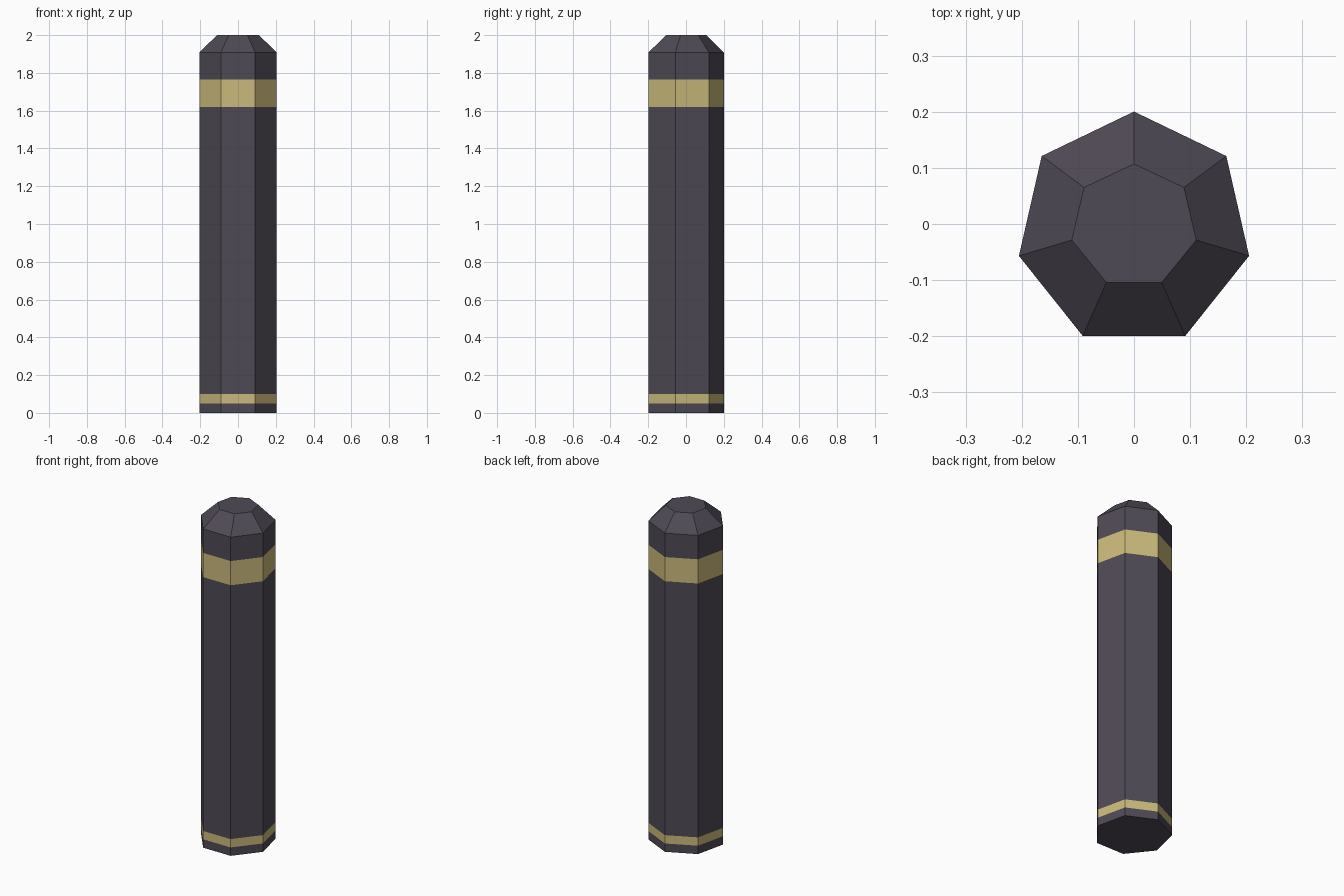
import bpy, bmesh, math

if "Cube" in bpy.data.objects:
    bpy.data.objects.remove(bpy.data.objects["Cube"])

SIDES = 7


def material(name, rgb):
    m = bpy.data.materials.new(name)
    m.diffuse_color = (*rgb, 1.0)
    m.use_nodes = True
    m.node_tree.nodes["Principled BSDF"].inputs["Base Color"].default_value = m.diffuse_color
    return m


dark = material("dark slate", (0.078, 0.068, 0.092))
gold = material("pale gold", (0.60, 0.49, 0.20))

# Rings from bottom to top: height, x radius, y radius, y centre
BODY = (0.2104, 0.2104, -0.01)
rings = [(z, *BODY) for z in (0.0, 0.05, 0.10, 1.62, 1.765, 1.908)]
rings.append((2.0, 0.1138, 0.111, -0.004))  # chamfered tip
GOLD_BANDS = (1, 3)  # segments painted gold, overridden by height below

bm = bmesh.new()
loops = []
for z, rx, ry, cy in rings:
    loop = []
    for i in range(SIDES):
        a = math.pi / 2 + math.tau * i / SIDES  # one corner points to the back
        loop.append(bm.verts.new((rx * math.cos(a), cy + ry * math.sin(a), z)))
    loops.append(loop)

# Side walls and caps
for lo, hi in zip(loops, loops[1:]):
    for i in range(SIDES):
        j = (i + 1) % SIDES
        bm.faces.new((lo[i], lo[j], hi[j], hi[i]))
bm.faces.new(loops[0][::-1])
bm.faces.new(loops[-1])
bm.normal_update()

# Gold bands chosen by height
for f in bm.faces:
    z = f.calc_center_median().z
    f.material_index = int(0.05 < z < 0.10 or 1.62 < z < 1.765)

mesh = bpy.data.meshes.new("banded_post")
bm.to_mesh(mesh)
bm.free()
mesh.materials.append(dark)
mesh.materials.append(gold)
post = bpy.data.objects.new("banded_post", mesh)
bpy.context.collection.objects.link(post)
